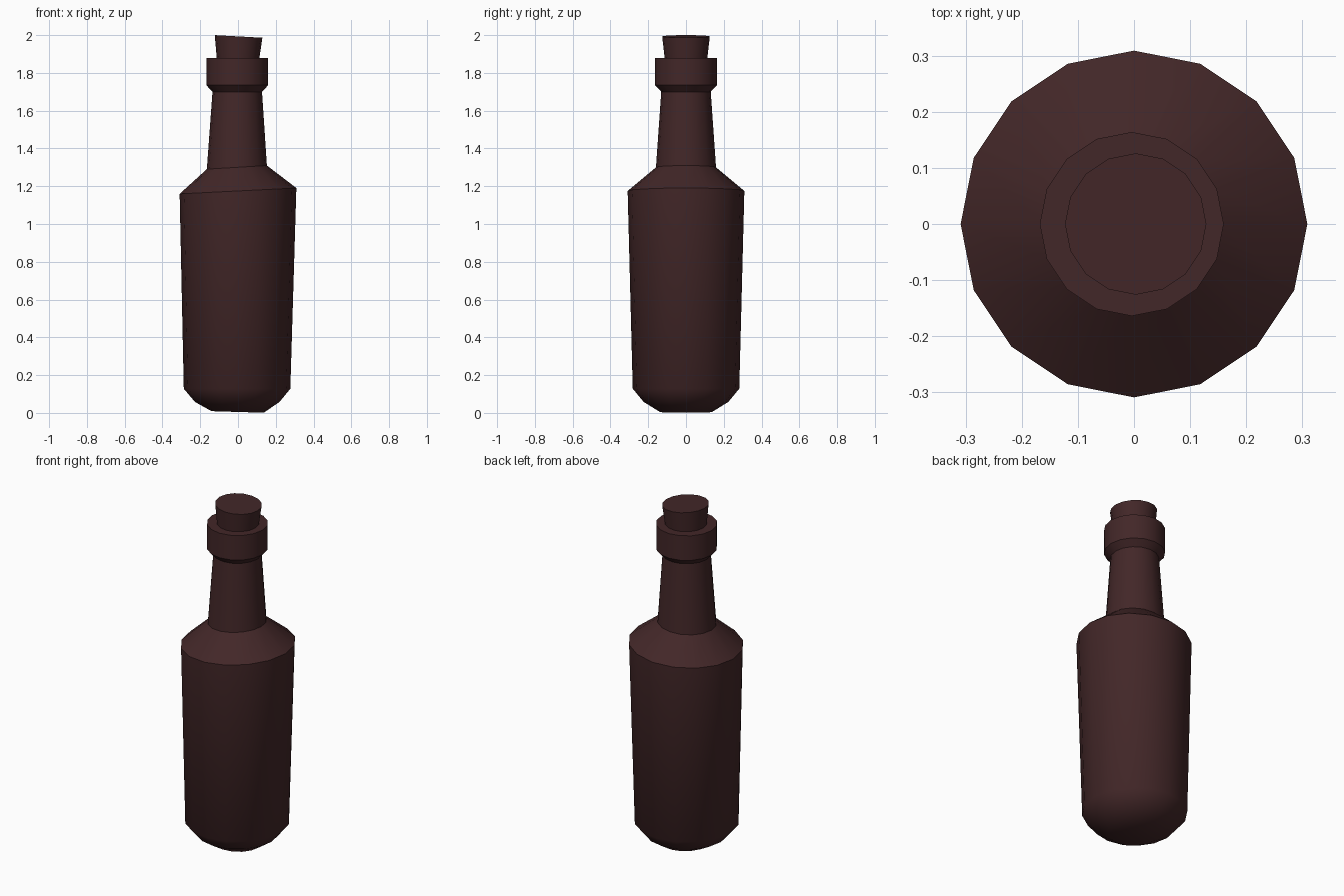
import bpy, bmesh, math

if "Cube" in bpy.data.objects:
    bpy.data.objects.remove(bpy.data.objects["Cube"])

SIDES = 16

glass = bpy.data.materials.new("dark_brown_glass")
glass.diffuse_color = (0.055, 0.020, 0.021, 1)
glass.use_nodes = True
glass.node_tree.nodes["Principled BSDF"].inputs["Base Color"].default_value = glass.diffuse_color


def lathe(name, rings, smooth_angle):
    """Skin a stack of rings: (centre x, radius, height, tilt along x)."""
    bm = bmesh.new()
    loops = []
    for cx, r, z, tilt in rings:
        loop = []
        for i in range(SIDES):
            a = 2 * math.pi * i / SIDES
            x, y = r * math.cos(a), r * math.sin(a)
            loop.append(bm.verts.new((cx + x, y, z + tilt * x)))
        loops.append(loop)
    for low, high in zip(loops, loops[1:]):
        for i in range(SIDES):
            j = (i + 1) % SIDES
            bm.faces.new((low[i], low[j], high[j], high[i]))
    bm.faces.new(loops[0][::-1])
    bm.faces.new(loops[-1])
    mesh = bpy.data.meshes.new(name)
    bm.to_mesh(mesh)
    bm.free()
    mesh.materials.append(glass)
    obj = bpy.data.objects.new(name, mesh)
    bpy.context.collection.objects.link(obj)
    bpy.ops.object.select_all(action='DESELECT')
    obj.select_set(True)
    bpy.context.view_layer.objects.active = obj
    bpy.ops.object.shade_smooth_by_angle(angle=math.radians(smooth_angle))
    return obj


# Bottle: rounded foot, body, slightly crooked shoulder, neck and lip
lathe("bottle", [
    (-0.002, 0.138, 0.005, -0.03),
    (-0.004, 0.224, 0.058, 0.0),
    (-0.005, 0.282, 0.128, 0.0),
    (0.0, 0.309, 1.175, 0.05),
    (-0.006, 0.159, 1.300, 0.06),
    (-0.004, 0.131, 1.700, 0.0),
    (-0.004, 0.164, 1.735, 0.0),
    (-0.004, 0.164, 1.880, 0.0),
], 42)

# Stopper: flares upward with a tilted top
lathe("stopper", [
    (0.0, 0.112, 1.870, 0.0),
    (0.003, 0.126, 1.993, -0.055),
], 40)
